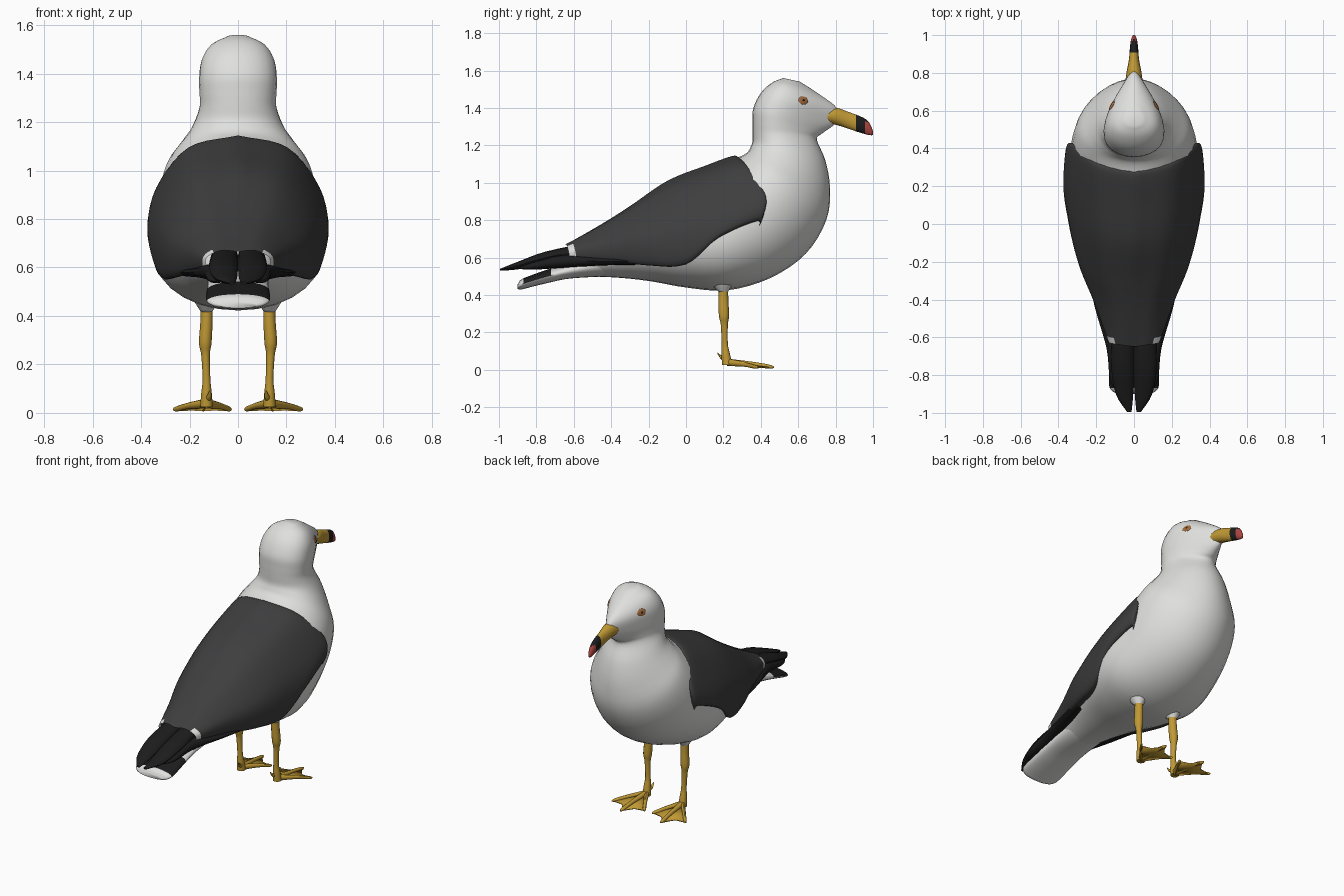
import bpy, bmesh, math
from mathutils import Vector as V

if "Cube" in bpy.data.objects:
    bpy.data.objects.remove(bpy.data.objects["Cube"])


def material(name, r, g, b):
    m = bpy.data.materials.new(name)
    m.diffuse_color = (r, g, b, 1)
    m.use_nodes = True
    m.node_tree.nodes["Principled BSDF"].inputs["Base Color"].default_value = m.diffuse_color
    return m


WHITE = material("white plumage", .74, .74, .73)
SLATE = material("slate grey wing", .048, .048, .05)
BLACK = material("black feather", .012, .012, .013)
YELLOW = material("yellow skin", .53, .32, .035)
RED = material("red bill tip", .42, .06, .05)
AMBER = material("amber iris", .36, .14, .04)


def spline(pts, n):
    """Catmull-Rom through points, n steps per span."""
    p = [pts[0] * 2 - pts[1]] + list(pts) + [pts[-1] * 2 - pts[-2]]
    out = []
    for i in range(1, len(p) - 2):
        a, b, c, d = p[i - 1:i + 3]
        for k in range(n):
            t = k / n
            out.append(.5 * (2 * b + (c - a) * t + (2 * a - 5 * b + 4 * c - d) * t * t
                             + (3 * b - a - 3 * c + d) * t ** 3))
    return out + [pts[-1]]


def finish(name, bm, mats, rule=None, mirror=False, solid=0):
    """Turn a bmesh into a smooth object, coloured by rule(centre, normal)."""
    bm.normal_update()
    for f in bm.faces:
        f.material_index = rule(f.calc_center_median(), f.normal) if rule else 0
    me = bpy.data.meshes.new(name)
    bm.to_mesh(me)
    bm.free()
    for m in mats:
        me.materials.append(m)
    ob = bpy.data.objects.new(name, me)
    bpy.context.collection.objects.link(ob)
    bpy.ops.object.select_all(action='DESELECT')
    bpy.context.view_layer.objects.active = ob
    ob.select_set(True)
    bpy.ops.object.shade_smooth_by_angle(angle=math.radians(50))
    if solid:
        ob.modifiers.new("thickness", 'SOLIDIFY').thickness = solid
    if mirror:
        ob.modifiers.new("mirror", 'MIRROR')
    return ob


def loft(name, rings, mats, steps=4, closed=True, **kw):
    """Skin through rings, with smooth interpolation between them."""
    cols = [spline(c, steps) for c in zip(*rings)]
    rows = list(zip(*cols))
    bm = bmesh.new()
    vs = [[bm.verts.new(p) for p in r] for r in rows]
    n = len(vs[0])
    for a, b in zip(vs, vs[1:]):
        for j in range(n if closed else n - 1):
            k = (j + 1) % n
            bm.faces.new((a[j], b[j], b[k], a[k]))
    if closed:
        bm.faces.new(vs[0])
        bm.faces.new(vs[-1])
        bmesh.ops.recalc_face_normals(bm, faces=bm.faces)
    return finish(name, bm, mats, **kw)


def oval(c, hw, hh, n=12, flat=False):
    """Ellipse at c, upright across y, or level when flat."""
    ang = [2 * math.pi * i / n for i in range(n)]
    return [V(c) + V((hw * math.cos(a), hh * math.sin(a) if flat else 0,
                      0 if flat else hh * math.sin(a))) for a in ang]


# body, neck and head: (back y, z, belly y, z, half width, narrowing to front)
BODY = [(-.58, .60, -.62, .50, .10, 0), (-.40, .75, -.40, .495, .17, 0),
        (-.20, .895, -.20, .475, .235, -.15), (0, 1.0, 0, .44, .275, -.35),
        (.13, 1.06, .22, .425, .295, -.4), (.24, 1.12, .45, .49, .325, -.1),
        (.30, 1.145, .64, .62, .35, .15), (.33, 1.165, .75, .80, .325, .2),
        (.345, 1.19, .77, .97, .27, .25), (.355, 1.22, .745, 1.12, .215, .25),
        (.355, 1.27, .70, 1.23, .195, .4), (.355, 1.33, .73, 1.265, .21, .6),
        (.36, 1.40, .80, 1.32, .23, .79), (.40, 1.48, .81, 1.395, .215, .79),
        (.46, 1.535, .71, 1.475, .15, .6), (.52, 1.56, .61, 1.54, .05, .2)]


def body_ring(by, bz, fy, fz, w, k, n=32):
    out = []
    for i in range(n):
        a = 2 * math.pi * i / n
        t = (1 - math.cos(a)) / 2
        out.append(V((w * math.sin(a) * (1 - k * t), by + (fy - by) * t, bz + (fz - bz) * t)))
    return out


body = loft("body", [body_ring(*r) for r in BODY], [WHITE])

# folded wings and mantle: top, shoulder, side and lower edge of each section
WING = [[(0, .26, 1.145), (.205, .31, 1.095), (.337, .41, .93), (.354, .38, .80)],
        [(0, .10, 1.09), (.205, .13, 1.035), (.345, .20, .86), (.368, .18, .715)],
        [(0, -.10, 1.01), (.19, -.08, .955), (.333, 0, .78), (.33, 0, .575)],
        [(0, -.30, .875), (.155, -.28, .85), (.285, -.22, .72), (.275, -.2, .565)],
        [(0, -.45, .78), (.11, -.45, .76), (.205, -.42, .68), (.20, -.4, .585)],
        [(0, -.65, .665), (.07, -.64, .67), (.13, -.63, .64), (.125, -.62, .59)]]
front_tuck = [(x * .93, y + .01, z - .04) for x, y, z in WING[0]]
sections = []
for sec in [front_tuck] + WING:
    x, y, z = sec[-1]
    sections.append(spline([V(p) for p in sec + [(x * .72, y, z + .02)]], 5))


def wing_colour(c, n):
    # ragged pale feather fringe at the rear edge of the wing
    return 1 if c.x > .085 and c.z > .58 and c.y < -.65 + .55 * (c.x - .05) else 0


loft("wings", sections, [SLATE, WHITE], steps=6, closed=False, rule=wing_colour, mirror=True)

# black flight feathers: centre, half width, half height along each blade
BLADES = [[((.055, -.5, .65), .056, .035), ((.06, -.75, .60), .06, .032),
           ((.05, -.90, .557), .046, .02), ((.025, -.995, .535), .012, .005)],
          [((.20, -.25, .58), .05, .018), ((.15, -.45, .58), .055, .022),
           ((.10, -.66, .58), .045, .035), ((.092, -.82, .555), .036, .02),
           ((.08, -.89, .545), .012, .006)]]
for i, blade in enumerate(BLADES):
    loft(f"flight_feather_{i + 1}", [oval(*r) for r in blade], [BLACK], mirror=True)

# tail with a dark band across the top
TAIL = [(-.42, .57, .13, .07), (-.62, .53, .125, .042), (-.74, .50, .13, .036),
        (-.85, .467, .132, .03), (-.885, .454, .115, .026), (-.90, .445, .08, .012)]


def tail_colour(c, n):
    return 1 if (-.87 < c.y < -.73 and n.z > .35 and c.z > .465) else 0


loft("tail", [oval((0, y, z), w, h, 24) for y, z, w, h in TAIL], [WHITE, BLACK],
     steps=6, rule=tail_colour)

# bill with a black band, black ridge and red tip
BILL = [(.72, 1.355, .05, .03), (.80, 1.355, .04, .045), (.87, 1.333, .027, .045),
        (.93, 1.312, .022, .044), (.97, 1.295, .017, .038), (.99, 1.278, .011, .024),
        (1.0, 1.265, .004, .01)]


def bill_colour(c, n):
    if c.y > .955 and n.z < .5:
        return 2
    return 1 if c.y > .905 else 0


loft("bill", [oval((0, y, z), w, h, 16) for y, z, w, h in BILL], [YELLOW, BLACK, RED],
     steps=5, rule=bill_colour)

# eyes set on the head surface
bpy.context.view_layer.update()
for side, s in (("right", 1), ("left", -1)):
    hit, p, n, _ = body.ray_cast(V((s, .627, 1.44)), V((-s, 0, 0)))
    turn = n.to_track_quat('Z', 'Y').to_matrix().to_4x4()
    for part, r, lift, mat in (("iris", .028, 0, AMBER), ("pupil", .010, .004, BLACK)):
        bm = bmesh.new()
        bmesh.ops.create_uvsphere(bm, u_segments=16, v_segments=8, radius=r)
        bmesh.ops.scale(bm, vec=(1, .8, .2), verts=bm.verts)
        bmesh.ops.transform(bm, matrix=turn, verts=bm.verts)
        bmesh.ops.translate(bm, vec=p + n * lift, verts=bm.verts)
        finish(f"{side}_{part}", bm, [mat])

# legs: feathered thigh, then shank with a knobbly joint
loft("thighs", [oval((.13, .17, .54), .09, .12, 12, True), oval((.13, .19, .46), .05, .06, 12, True),
                oval((.13, .2, .415), .022, .024, 12, True)], [WHITE], mirror=True)
LEG = [(.13, .2, .46, .024), (.13, .2, .38, .025), (.135, .203, .29, .026), (.134, .205, .24, .018),
       (.13, .207, .14, .016), (.13, .213, .08, .022), (.13, .22, .025, .026)]
loft("legs", [oval((x, y, z), r, r * 1.05, 12, True) for x, y, z, r in LEG], [YELLOW], mirror=True)

# toes and webbing
HEEL = V((.13, .22, .04))
TIPS = {"inner": V((.03, .39, .014)), "middle": V((.145, .47, .014)), "outer": V((.265, .385, .014))}
for name, tip in TIPS.items():
    mid = HEEL.lerp(tip, .55) + V((0, 0, .004))
    loft(f"{name}_toes", [oval(HEEL, .018, .02, 8), oval(mid, .013, .013, 8),
                          oval(HEEL.lerp(tip, .9), .012, .011, 8), oval(tip, .003, .004, 8)],
         [YELLOW], mirror=True)
loft("hind_toes", [oval((.13, .225, .055), .016, .018, 8), oval((.12, .19, .065), .011, .012, 8),
                   oval((.115, .168, .09), .003, .004, 8)], [YELLOW], mirror=True)
bm = bmesh.new()
edge = [TIPS["inner"], V((.095, .405, .016)), TIPS["middle"], V((.195, .395, .016)), TIPS["outer"]]
heel = bm.verts.new(HEEL)
rim = [bm.verts.new(HEEL.lerp(p, .95)) for p in edge]
for a, b in zip(rim, rim[1:]):
    bm.faces.new((heel, b, a))
finish("foot_webs", bm, [YELLOW], mirror=True, solid=.008)
